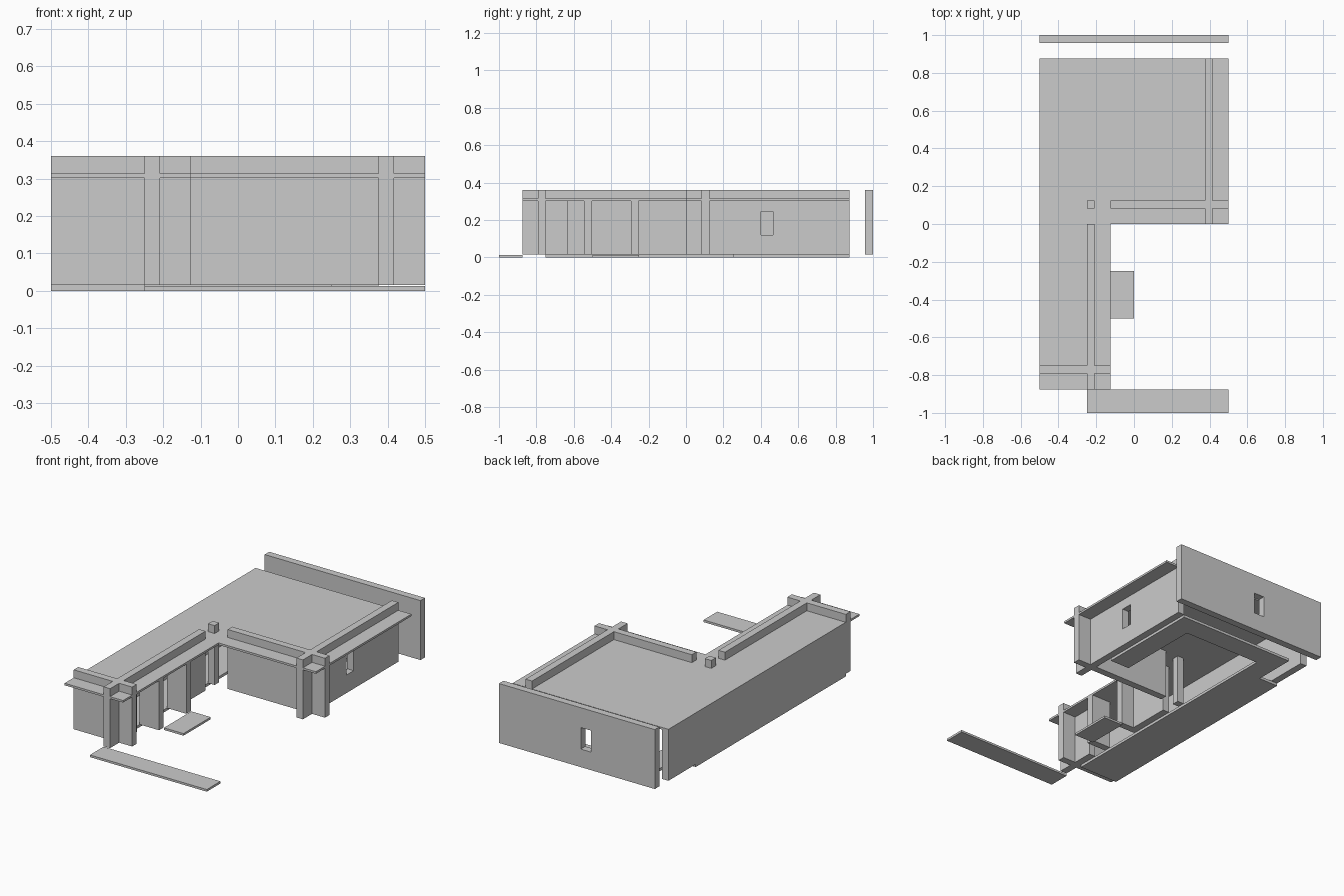
import bpy, bmesh

if "Cube" in bpy.data.objects:
    bpy.data.objects.remove(bpy.data.objects["Cube"])

T = 1 / 24            # wall thickness
Z0, Z1 = 0.0155, 0.36   # wall foot and parapet top
R0, R1 = 0.302, 0.314  # roof slab


def prism(name, pts, z0, z1):
    bm = bmesh.new()
    face = bm.faces.new([bm.verts.new((x, y, z0)) for x, y in pts])
    out = bmesh.ops.extrude_face_region(bm, geom=[face])
    verts = [g for g in out["geom"] if isinstance(g, bmesh.types.BMVert)]
    bmesh.ops.translate(bm, verts=verts, vec=(0, 0, z1 - z0))
    bmesh.ops.recalc_face_normals(bm, faces=bm.faces)
    me = bpy.data.meshes.new(name)
    bm.to_mesh(me)
    bm.free()
    ob = bpy.data.objects.new(name, me)
    bpy.context.collection.objects.link(ob)
    return ob


def box(name, x0, x1, y0, y1, z0, z1):
    return prism(name, [(x0, y0), (x1, y0), (x1, y1), (x0, y1)], z0, z1)


def cut(ob, *dims):
    cutter = box(ob.name + "_cutter", *dims)
    cutter.hide_render = True
    cutter.hide_viewport = True
    cutter.display_type = 'WIRE'
    m = ob.modifiers.new("window", 'BOOLEAN')
    m.operation = 'DIFFERENCE'
    m.solver = 'EXACT'
    m.object = cutter


# L-shaped roof slab
prism("roof", [(-.5, -.875), (-.125, -.875), (-.125, 0), (.5, 0), (.5, .875), (-.5, .875)], R0, R1)

# floor strips
prism("floor_west", [(-.5, -.75), (-.25, -.75), (-.25, .875), (-.375, .875),
                     (-.375, .625), (-.5, .625)], 0, Z0)
box("floor_north", -.25, .25, .75, .875, 0, Z0)
box("floor_east", .25, .375, .25, .875, 0, Z0)

# ground slabs
box("front_terrace", -.25, .5, -1, -.875, 0, .0125)
box("door_step", -.125, 0, -.5, -.25, 0, .0125)

# solid outer walls
box("west_wall", -.5, -.5 + T, -.75, .875, Z0, R0)
box("south_wall", -.5, -.125, -.75 - T, -.75, Z0, Z1)
box("main_front_wall", -.125, .5, .125 - T, .125, Z0, Z1)

# walls with a window
east = box("east_wall", .375, .375 + T, 0, .875, Z0, Z1)
cut(east, .3, .5, .4, .465, .12, .245)
north = box("freestanding_back_wall", -.5, .5, 1 - T, 1, Z0, Z1)
cut(north, -.09, -.025, .9, 1.1, .12, .245)

# wing wall: two solid lengths, an open bay and the doorway, with a parapet above
X0, X1 = -.25, -.25 + T
box("wing_wall_south", X0, X1, -.875, -.63, Z0, R0)
box("wing_wall_north", X0, X1, -.255, 0, Z0, R0)
box("wing_parapet", X0, X1, -.875, 0, R0, Z1)

# fins either side of the door
for name, y in (("south", -.545), ("north", -.295)):
    box("door_fin_" + name, X0, -.125, y, y + T, Z0, R0)

# inner corner post
box("corner_post", X0, X1, .125 - T, .125, Z0, Z1)
